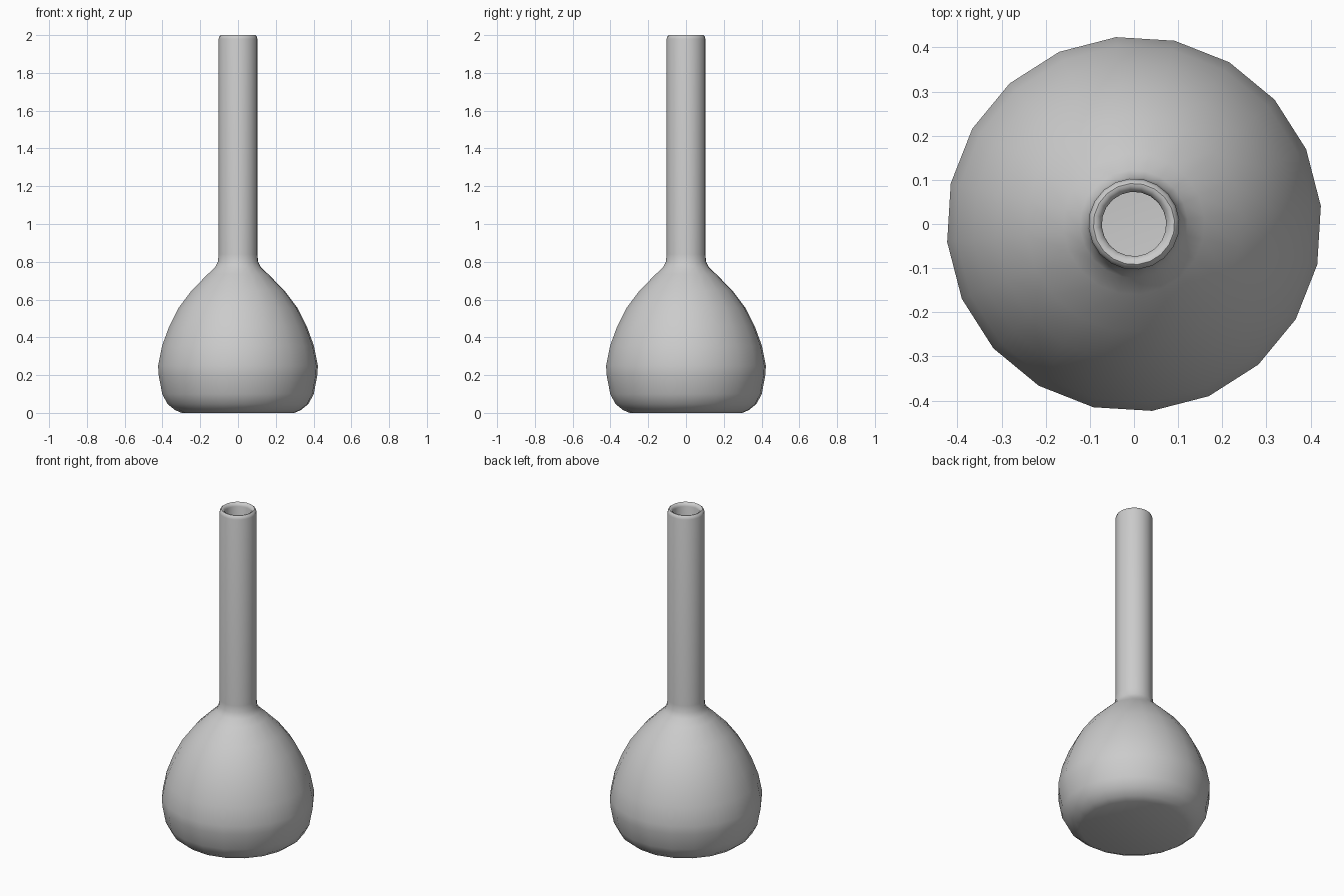
import bpy, bmesh, math
from mathutils import Vector

if "Cube" in bpy.data.objects:
    bpy.data.objects.remove(bpy.data.objects["Cube"])

SIDES = 20
TURN = math.radians(5.5)
WALL = 0.03

# Outer profile (radius, height), base to neck
outer = [(0.30, 0.0), (0.335, 0.015), (0.375, 0.047), (0.403, 0.10),
         (0.422, 0.20), (0.425, 0.25), (0.404, 0.355), (0.365, 0.46),
         (0.315, 0.557), (0.245, 0.65), (0.16, 0.735), (0.122, 0.77),
         (0.107, 0.80), (0.103, 0.84), (0.103, 1.98)]

# Rounded lip stepping down into the neck
lip = [(0.099, 1.994), (0.092, 2.0), (0.085, 1.999), (0.076, 1.99)]


def inset(points, d):
    """Offset the profile inward along its normals."""
    result = []
    for i in range(len(points)):
        a = Vector(points[max(i - 1, 0)])
        b = Vector(points[min(i + 1, len(points) - 1)])
        t = (b - a).normalized()
        p = Vector(points[i])
        result.append((p.x - t.y * d, p.y + t.x * d))
    result[0] = (points[0][0] - 0.01, d)
    return result


inner = inset(outer, WALL)[::-1]
profile = outer + lip + inner

# Revolve the profile into a hollow vessel
bm = bmesh.new()
rings = []
for r, z in profile:
    rings.append([bm.verts.new((r * math.cos(TURN + math.tau * k / SIDES),
                                r * math.sin(TURN + math.tau * k / SIDES), z))
                  for k in range(SIDES)])
for a, b in zip(rings, rings[1:]):
    for k in range(SIDES):
        n = (k + 1) % SIDES
        bm.faces.new((a[k], a[n], b[n], b[k]))

# Underside and inner floor
bm.faces.new(rings[0][::-1])
bm.faces.new(rings[-1])
bmesh.ops.recalc_face_normals(bm, faces=bm.faces[:])

mesh = bpy.data.meshes.new("vase")
bm.to_mesh(mesh)
bm.free()
vase = bpy.data.objects.new("vase", mesh)
bpy.context.collection.objects.link(vase)
bpy.context.view_layer.objects.active = vase
vase.select_set(True)
bpy.ops.object.shade_smooth_by_angle(angle=math.radians(40))
